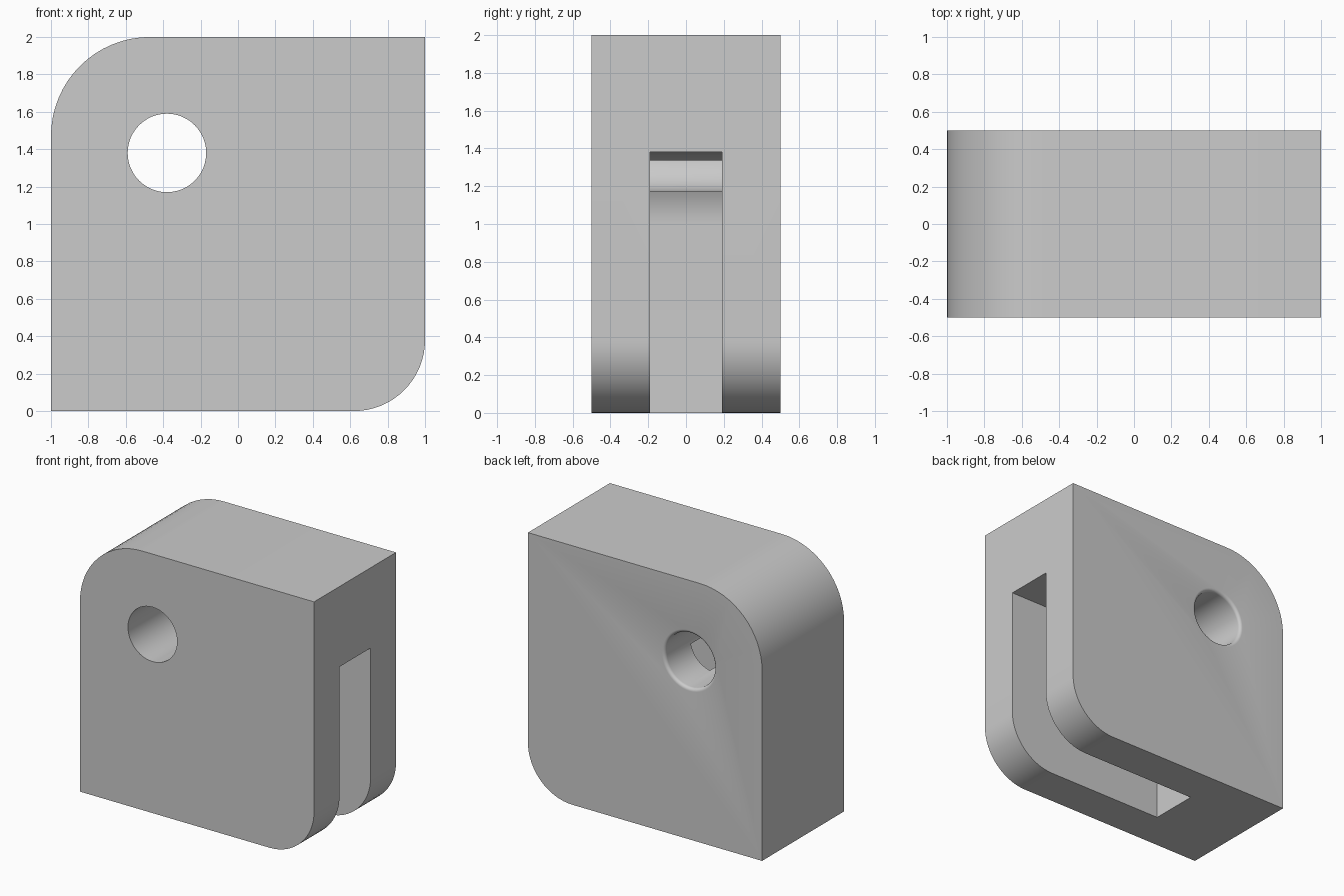
import bpy
from math import cos, sin, pi, radians

cube = bpy.data.objects.get("Cube")
if cube:
    bpy.data.objects.remove(cube, do_unlink=True)

grey = bpy.data.materials.new("plain grey")
grey.use_nodes = True
colour = (0.6, 0.6, 0.6, 1)
grey.diffuse_color = colour
grey.node_tree.nodes["Principled BSDF"].inputs["Base Color"].default_value = colour


def arc(cx, cz, r, start, end, steps=16):
    """Points along an arc in the XZ plane, angles in degrees."""
    angles = [radians(start + (end - start) * i / steps) for i in range(steps + 1)]
    return [(cx + r * cos(a), cz + r * sin(a)) for a in angles]


def loft(name, rings):
    """Closed solid through (y, outline) rings with equal point counts."""
    n = len(rings[0][1])
    verts = [(x, y, z) for y, outline in rings for x, z in outline]
    faces = [tuple(range(n)), tuple(reversed(range(len(verts) - n, len(verts))))]
    for k in range(len(rings) - 1):
        for i in range(n):
            j = (i + 1) % n
            faces.append((k * n + j, k * n + i, (k + 1) * n + i, (k + 1) * n + j))
    mesh = bpy.data.meshes.new(name)
    mesh.from_pydata(verts, [], faces)
    mesh.materials.append(grey)
    obj = bpy.data.objects.new(name, mesh)
    bpy.context.collection.objects.link(obj)
    return obj


# Block with two opposite rounded corners
top_r, low_r = 0.53, 0.38
outline = ([(-1, 0)] + arc(1 - low_r, low_r, low_r, -90, 0)
           + [(1, 2)] + arc(top_r - 1, 2 - top_r, top_r, 90, 180))
block = loft("clevis_block", [(-0.5, outline), (0.5, outline)])

# Slot open at the side and bottom, rounded at its inner top corner
slot_outline = [(-0.38, -0.2), (1.2, -0.2), (1.2, 1.38)] + arc(0, 1, 0.38, 90, 180)
slot = loft("slot_cutter", [(-0.19, slot_outline), (0.19, slot_outline)])

# Pin hole with a softly rounded rim at the back
hole_r, rim = 0.21, 0.025


def circle(r):
    return arc(-0.38, 1.38, r, 0, 360, 48)[:-1]


rings = [(-0.7, circle(hole_r))]
for i in range(6):
    a = i / 5 * pi / 2
    rings.append((0.5 - rim + rim * sin(a), circle(hole_r + rim * (1 - cos(a)))))
rings.append((0.7, circle(hole_r + rim)))
hole = loft("hole_cutter", rings)

for cutter in (slot, hole):
    cutter.hide_render = True
    cut = block.modifiers.new(cutter.name, "BOOLEAN")
    cut.operation = "DIFFERENCE"
    cut.solver = "EXACT"
    cut.object = cutter

# Apply the cuts, remove the cutters and smooth the round surfaces
bpy.ops.object.select_all(action="DESELECT")
block.select_set(True)
bpy.context.view_layer.objects.active = block
for cutter in (slot, hole):
    bpy.ops.object.modifier_apply(modifier=cutter.name)
    bpy.data.objects.remove(cutter, do_unlink=True)
bpy.ops.object.shade_smooth_by_angle(angle=radians(30))
